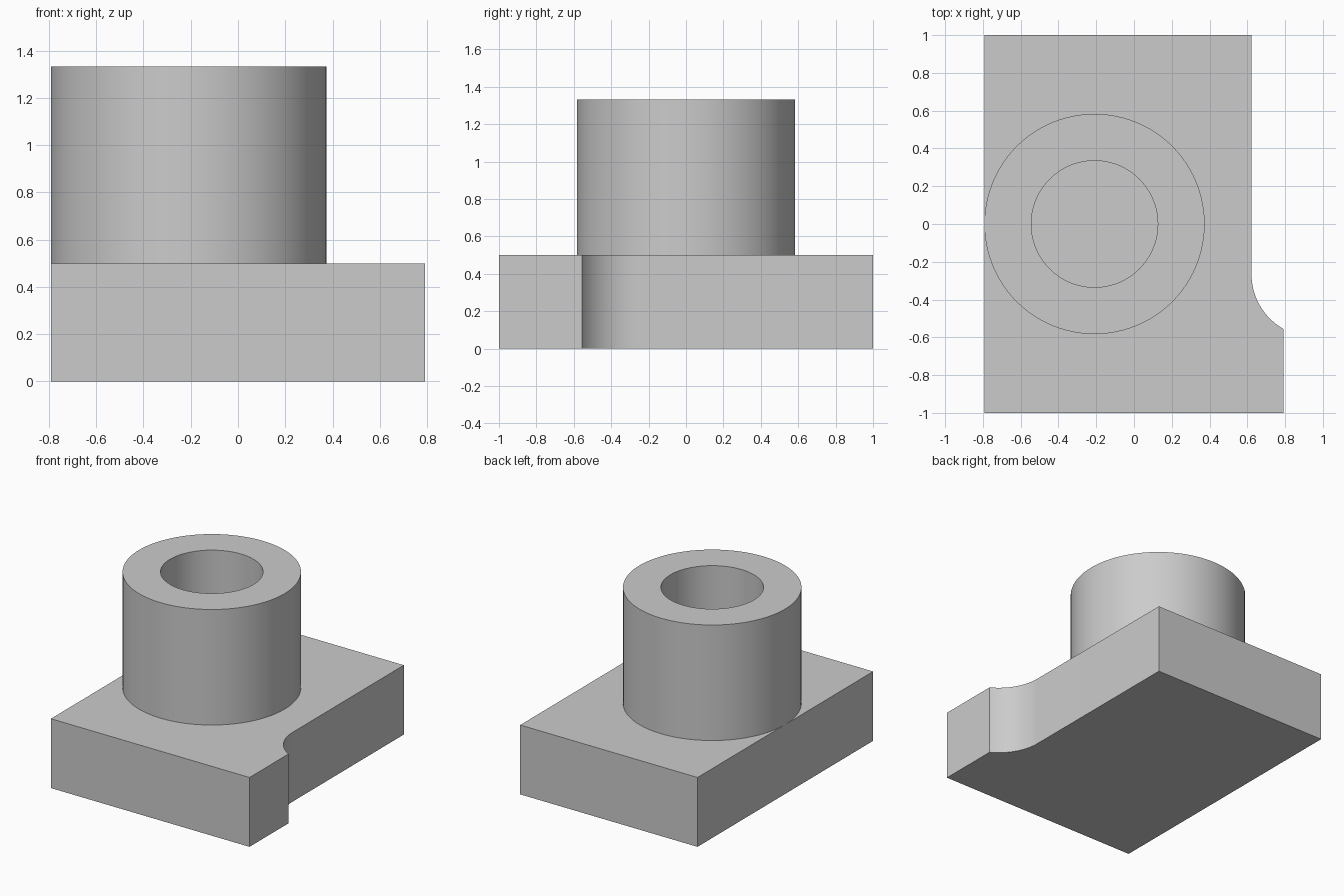
import bpy, bmesh, math

if "Cube" in bpy.data.objects:
    bpy.data.objects.remove(bpy.data.objects["Cube"])

grey = bpy.data.materials.new("plain grey")
grey.diffuse_color = (0.6, 0.6, 0.6, 1)
grey.use_nodes = True
grey.node_tree.nodes["Principled BSDF"].inputs["Base Color"].default_value = grey.diffuse_color


def finish(name, bm):
    bmesh.ops.recalc_face_normals(bm, faces=bm.faces)
    mesh = bpy.data.meshes.new(name)
    bm.to_mesh(mesh)
    bm.free()
    mesh.materials.append(grey)
    obj = bpy.data.objects.new(name, mesh)
    bpy.context.collection.objects.link(obj)
    bpy.ops.object.select_all(action='DESELECT')
    obj.select_set(True)
    bpy.context.view_layer.objects.active = obj
    bpy.ops.object.shade_smooth_by_angle(angle=math.radians(30))
    return obj


HALF_X, HALF_Y, PLATE_H, TOP = 0.792, 1.0, 0.5, 1.333

# Base plate: outline with a concave fillet leading to the wider foot
FILLET_R, SIDE_X, FOOT_Y = 0.333, 0.622, -0.556
cx = SIDE_X + FILLET_R
cy = FOOT_Y + math.sqrt(FILLET_R ** 2 - (cx - HALF_X) ** 2)
end = math.atan2(cy - FOOT_Y, cx - HALF_X)
outline = [(-HALF_X, HALF_Y), (-HALF_X, -HALF_Y), (HALF_X, -HALF_Y)]
for i in range(17):
    a = end * (1 - i / 16)
    outline.append((cx - FILLET_R * math.cos(a), cy - FILLET_R * math.sin(a)))
outline.append((SIDE_X, HALF_Y))

bm = bmesh.new()
face = bm.faces.new([bm.verts.new((x, y, 0)) for x, y in outline])
ext = bmesh.ops.extrude_face_region(bm, geom=[face], use_keep_orig=True)
bmesh.ops.translate(bm, vec=(0, 0, PLATE_H),
                    verts=[g for g in ext["geom"] if isinstance(g, bmesh.types.BMVert)])
finish("base_plate", bm)

# Hollow boss: spun wall profile standing on the plate, which closes the bore
OUTER_R, BORE_R, SEGMENTS = 0.583, 0.335, 96
BOSS_X = -HALF_X + OUTER_R
bm = bmesh.new()
profile = [(OUTER_R, PLATE_H), (OUTER_R, TOP), (BORE_R, TOP), (BORE_R, PLATE_H)]
rings = [[bm.verts.new((BOSS_X + r * math.cos(2 * math.pi * i / SEGMENTS),
                        r * math.sin(2 * math.pi * i / SEGMENTS), z))
          for i in range(SEGMENTS)] for r, z in profile]
for low, high in zip(rings, rings[1:]):
    for i in range(SEGMENTS):
        j = (i + 1) % SEGMENTS
        bm.faces.new((low[i], low[j], high[j], high[i]))
# Orientation follows the spin order, so outward normals stay consistent
finish("hollow_boss", bm)
